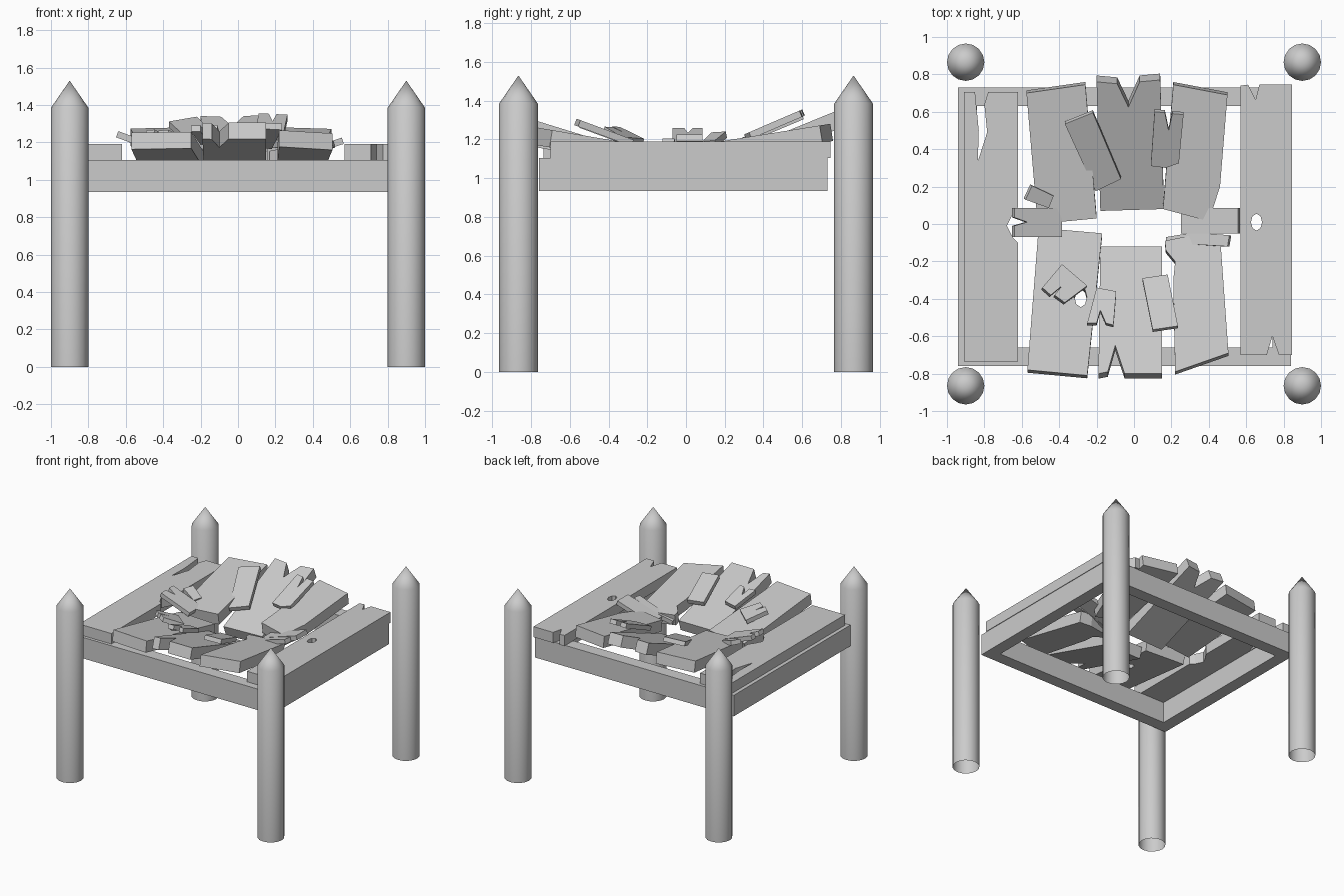
import bpy, bmesh, math
from mathutils import Vector


def finish(name, bm):
    me = bpy.data.meshes.new(name)
    bm.to_mesh(me)
    bm.free()
    ob = bpy.data.objects.new(name, me)
    bpy.context.collection.objects.link(ob)
    return ob


def board(name, outline, z, at=(0, 0), slope=(0, 0), t=0.09, hole=None):
    """Board from its top-view outline, lying on a tilted plane, thickened downwards."""
    bm = bmesh.new()
    loops = [outline]
    if hole:
        cx, cy, rx, ry = hole
        loops.append([(cx + rx * math.cos(a * math.pi / 4), cy + ry * math.sin(a * math.pi / 4))
                      for a in range(8)])
    edges = []
    for loop in loops:
        vs = [bm.verts.new((x, y, z + slope[0] * (x - at[0]) + slope[1] * (y - at[1])))
              for x, y in loop]
        if not hole:
            bm.faces.new(vs)
        else:
            edges += [bm.edges.new((vs[i - 1], vs[i])) for i in range(len(vs))]
    if hole:
        bmesh.ops.triangle_fill(bm, edges=edges, use_beauty=True)
    down = Vector((slope[0], slope[1], -1)).normalized() * t
    top = bm.faces[:]
    ext = bmesh.ops.extrude_face_region(bm, geom=top, use_keep_orig=True)
    bmesh.ops.translate(bm, vec=down, verts=[v for v in ext["geom"] if isinstance(v, bmesh.types.BMVert)])
    bmesh.ops.recalc_face_normals(bm, faces=bm.faces)
    return finish(name, bm)


def rect(x0, x1, y0, y1):
    return [(x0, y0), (x1, y0), (x1, y1), (x0, y1)]


# Pointed round posts, open underneath
def post(name, x, y, n=16):
    bm = bmesh.new()
    rings = [[bm.verts.new((x + 0.1 * math.cos(2 * math.pi * i / n),
                            y + 0.1 * math.sin(2 * math.pi * i / n), z)) for i in range(n)]
             for z in (0, 1.385)]
    tip = bm.verts.new((x, y, 1.53))
    for i in range(n):
        bm.faces.new((rings[0][i - 1], rings[0][i], rings[1][i], rings[1][i - 1]))
        bm.faces.new((rings[1][i - 1], rings[1][i], tip))
    ob = finish(name, bm)
    bpy.ops.object.select_all(action='DESELECT')
    ob.select_set(True)
    bpy.context.view_layer.objects.active = ob
    bpy.ops.object.shade_smooth_by_angle(angle=math.radians(35))


for sx, ex in ((-1, "left"), (1, "right")):
    for sy, ey in ((-1, "front"), (1, "back")):
        post(f"post_{ey}_{ex}", sx * 0.9, sy * 0.865)

# Frame beams
for name, r in (("front_beam", rect(-0.94, 0.84, -0.76, -0.66)),
                ("back_beam", rect(-0.94, 0.84, 0.63, 0.73)),
                ("left_beam", rect(-0.94, -0.84, -0.66, 0.63)),
                ("right_beam", rect(0.74, 0.84, -0.66, 0.63))):
    board(name, r, 1.105, t=0.17)

# Flat outer planks, cracked and holed
board("left_plank", [(-0.91, -0.735), (-0.62, -0.735), (-0.62, -0.1), (-0.65, -0.07), (-0.68, -0.01),
                     (-0.65, 0.05), (-0.62, 0.09), (-0.62, 0.705), (-0.78, 0.705), (-0.8, 0.64),
                     (-0.785, 0.49), (-0.835, 0.335), (-0.83, 0.5), (-0.85, 0.705), (-0.91, 0.705)],
      1.19, t=0.085)
board("right_plank", [(0.57, -0.7), (0.71, -0.7), (0.74, -0.6), (0.775, -0.7), (0.845, -0.7),
                      (0.845, 0.745), (0.67, 0.745), (0.65, 0.665), (0.61, 0.745), (0.57, 0.74)],
      1.19, t=0.085, hole=(0.655, 0.01, 0.03, 0.045))

# Smashed planks sagging towards the middle
board("back_left_plank", [(-0.575, 0.7), (-0.515, 0.0), (-0.2, 0.03), (-0.26, 0.745)],
      1.28, (0, 0.74), (0, 0.16))
board("back_middle_plank", [(-0.2, 0.76), (-0.18, 0.07), (0.16, 0.08), (0.14, 0.77), (0.03, 0.76),
                            (-0.03, 0.625), (-0.09, 0.75)], 1.345, (0, 0.77), (0, 0.41))
board("back_right_plank", [(0.21, 0.745), (0.155, 0.08), (0.4, 0.015), (0.46, 0.2), (0.5, 0.69)],
      1.28, (0, 0.74), (0, 0.16))
board("front_left_plank", [(-0.51, -0.02), (-0.57, -0.78), (-0.25, -0.81), (-0.17, -0.05)],
      1.255, (0, -0.8), (0, -0.17), hole=(-0.285, -0.39, 0.033, 0.055))
board("front_middle_plank", [(-0.18, -0.12), (-0.19, -0.8), (-0.14, -0.79), (-0.1, -0.65),
                             (-0.05, -0.8), (0.15, -0.8), (0.15, -0.12)], 1.305, (0, -0.8), (0, -0.31))
board("front_right_plank", [(0.165, -0.09), (0.17, -0.14), (0.22, -0.2), (0.21, -0.3), (0.22, -0.79),
                            (0.505, -0.69), (0.46, -0.06), (0.36, -0.05)], 1.265, (0, -0.79), (0, -0.17))

# Loose splinters lying on top
splinters = [
    ([(-0.37, 0.535), (-0.205, 0.175), (-0.07, 0.24), (-0.22, 0.595)], 1.335, (-0.22, 0.59), (0, 0.42)),
    ([(0.11, 0.6), (0.09, 0.31), (0.17, 0.3), (0.24, 0.325), (0.265, 0.585), (0.205, 0.59),
      (0.185, 0.5), (0.165, 0.595)], 1.355, (0.15, 0.6), (0, 0.43)),
    ([(-0.545, 0.205), (-0.58, 0.13), (-0.455, 0.085), (-0.43, 0.15)], 1.24, (-0.545, 0.2), (-0.3, 0.2)),
    ([(-0.64, 0.085), (-0.64, 0.035), (-0.57, 0.01), (-0.64, -0.01), (-0.64, -0.07),
      (-0.385, -0.07), (-0.385, 0.085)], 1.26, (-0.64, 0), (-0.37, 0)),
    ([(0.25, 0.085), (0.25, -0.05), (0.555, -0.05), (0.555, 0.085)], 1.225, (0.555, 0), (0.32, 0)),
    ([(0.17, -0.07), (0.17, -0.1), (0.5, -0.12), (0.51, -0.06), (0.32, -0.045)], 1.205, (0.5, -0.1), (0.3, -0.05)),
    ([(0.045, -0.29), (0.1, -0.565), (0.235, -0.545), (0.18, -0.27)], 1.305, (0.1, -0.56), (0, -0.37)),
    ([(-0.25, -0.53), (-0.2, -0.53), (-0.18, -0.46), (-0.15, -0.53), (-0.11, -0.54),
      (-0.095, -0.36), (-0.2, -0.34)], 1.29, (-0.2, -0.53), (0, -0.37)),
    ([(-0.385, -0.215), (-0.49, -0.34), (-0.445, -0.38), (-0.385, -0.33), (-0.425, -0.38),
      (-0.37, -0.42), (-0.25, -0.33)], 1.265, (-0.43, -0.38), (-0.2, -0.32)),
]
for i, (outline, z, at, slope) in enumerate(splinters):
    board(f"splinter_{i + 1}", outline, z, at, slope, t=0.035)
